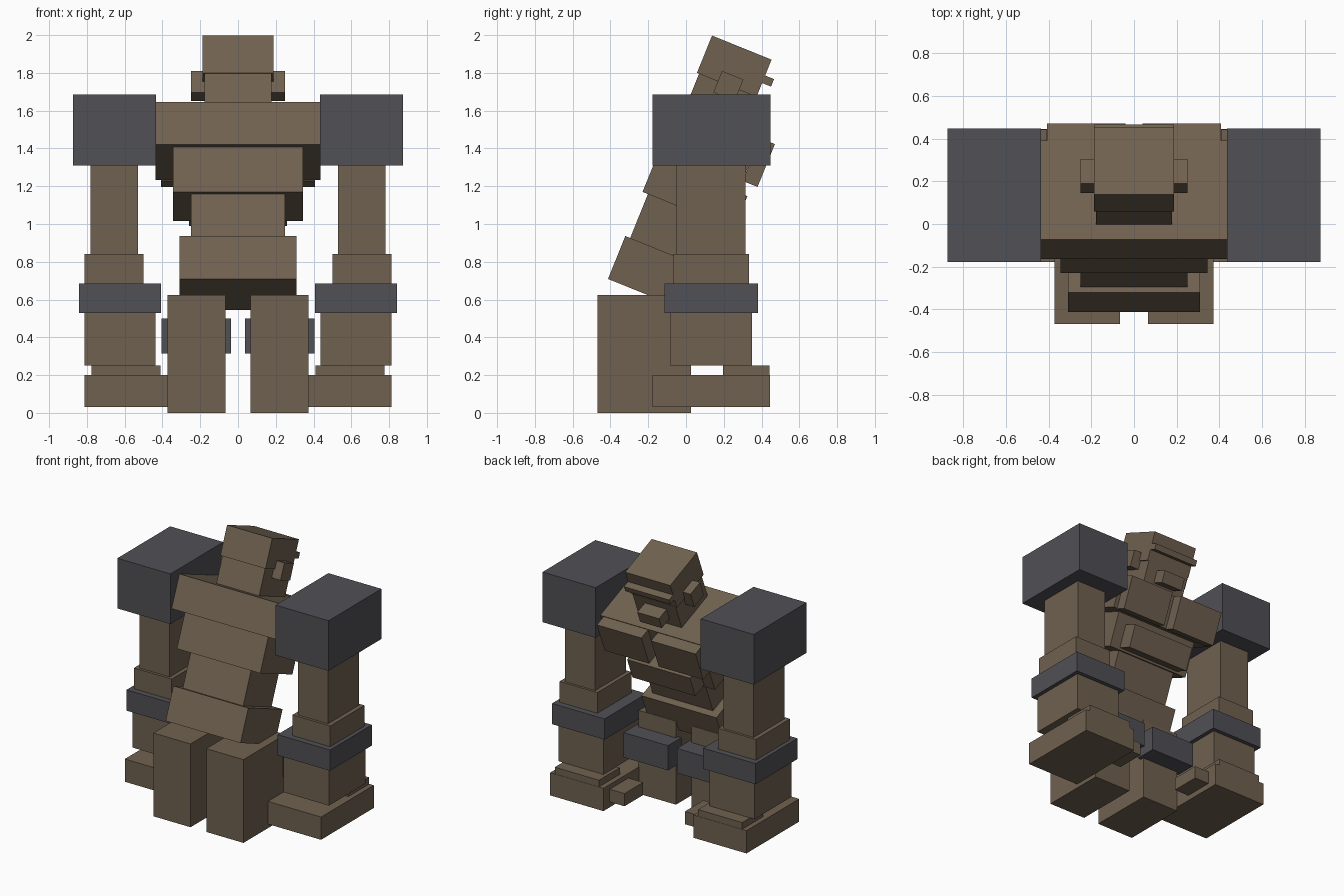
import bpy
from math import radians, sin, cos

cube = bpy.data.objects.get("Cube")
if cube:
    bpy.data.objects.remove(cube, do_unlink=True)


def material(name, rgb):
    m = bpy.data.materials.new(name)
    m.use_nodes = True
    m.diffuse_color = (*rgb, 1)
    m.node_tree.nodes["Principled BSDF"].inputs["Base Color"].default_value = (*rgb, 1)
    return m


FUR = material("brown_fur", (0.16, 0.12, 0.08))
METAL = material("grey_armour", (0.08, 0.08, 0.092))
TILT = radians(-22)


def block(name, center, size, mat=FUR, tilt=0.0):
    bpy.ops.mesh.primitive_cube_add(size=1, location=center, rotation=(tilt, 0, 0))
    ob = bpy.context.object
    ob.name = name
    ob.scale = size
    ob.data.materials.append(mat)
    return ob


def upright(name, x, y, z, mat=FUR):
    """Axis-aligned block from ranges, made on both sides."""
    for side, s in (("left", 1), ("right", -1)):
        block(f"{side}_{name}", (s * sum(x) / 2, sum(y) / 2, sum(z) / 2),
              (x[1] - x[0], y[1] - y[0], z[1] - z[0]), mat)


def leaning(name, x, y, z, depth, height):
    """Forward-leaning block placed by its lower rear edge (y, z)."""
    cy = y + depth / 2 * cos(TILT) - height / 2 * sin(TILT)
    cz = z + depth / 2 * sin(TILT) + height / 2 * cos(TILT)
    block(name, ((x[0] + x[1]) / 2, cy, cz), (x[1] - x[0], depth, height), FUR, TILT)


def leaning_pair(name, x, *rest):
    leaning("left_" + name, x, *rest)
    leaning("right_" + name, (-x[1], -x[0]), *rest)


# Torso, from the hips up
leaning("pelvis", (-0.31, 0.31), -0.413, 0.709, 0.437, 0.245)
leaning("waist", (-0.25, 0.25), -0.298, 0.92, 0.36, 0.28)
leaning("ribs", (-0.345, 0.345), -0.23, 1.17, 0.41, 0.28)
leaning("belly_plate", (-0.26, 0.26), 0.122, 1.046, 0.15, 0.17)
leaning("chest", (-0.437, 0.437), -0.163, 1.42, 0.5, 0.243)
leaning_pair("pectoral", (0.04, 0.408), 0.30, 1.228, 0.085, 0.245)

# Head
leaning("lower_head", (-0.177, 0.177), -0.01, 1.60, 0.33, 0.22)
leaning("upper_head", (-0.187, 0.187), 0.058, 1.80, 0.34, 0.213)
leaning("brow", (-0.187, 0.187), 0.376, 1.757, 0.08, 0.043)
leaning("muzzle", (-0.09, 0.09), 0.265, 1.57, 0.16, 0.09)
leaning_pair("ear", (0.17, 0.25), 0.145, 1.697, 0.122, 0.122)

# Arms, from the shoulder down
upright("shoulder_guard", (0.435, 0.874), (-0.178, 0.447), (1.31, 1.685), METAL)
upright("upper_arm", (0.53, 0.78), (-0.05, 0.316), (0.84, 1.31))
upright("elbow", (0.5, 0.812), (-0.07, 0.334), (0.685, 0.84))
upright("arm_band", (0.408, 0.842), (-0.115, 0.38), (0.53, 0.685), METAL)
upright("forearm", (0.438, 0.812), (-0.085, 0.35), (0.25, 0.53))
upright("wrist", (0.41, 0.775), (0.197, 0.443), (0.2, 0.25))
upright("hand", (0.372, 0.812), (-0.178, 0.445), (0.03, 0.2))
upright("thumb", (0.25, 0.372), (0.15, 0.37), (0.07, 0.165))

# Legs
upright("leg", (0.065, 0.373), (-0.468, 0.026), (0, 0.623))
upright("knee_guard", (0.037, 0.405), (0.0, 0.16), (0.315, 0.5), METAL)
